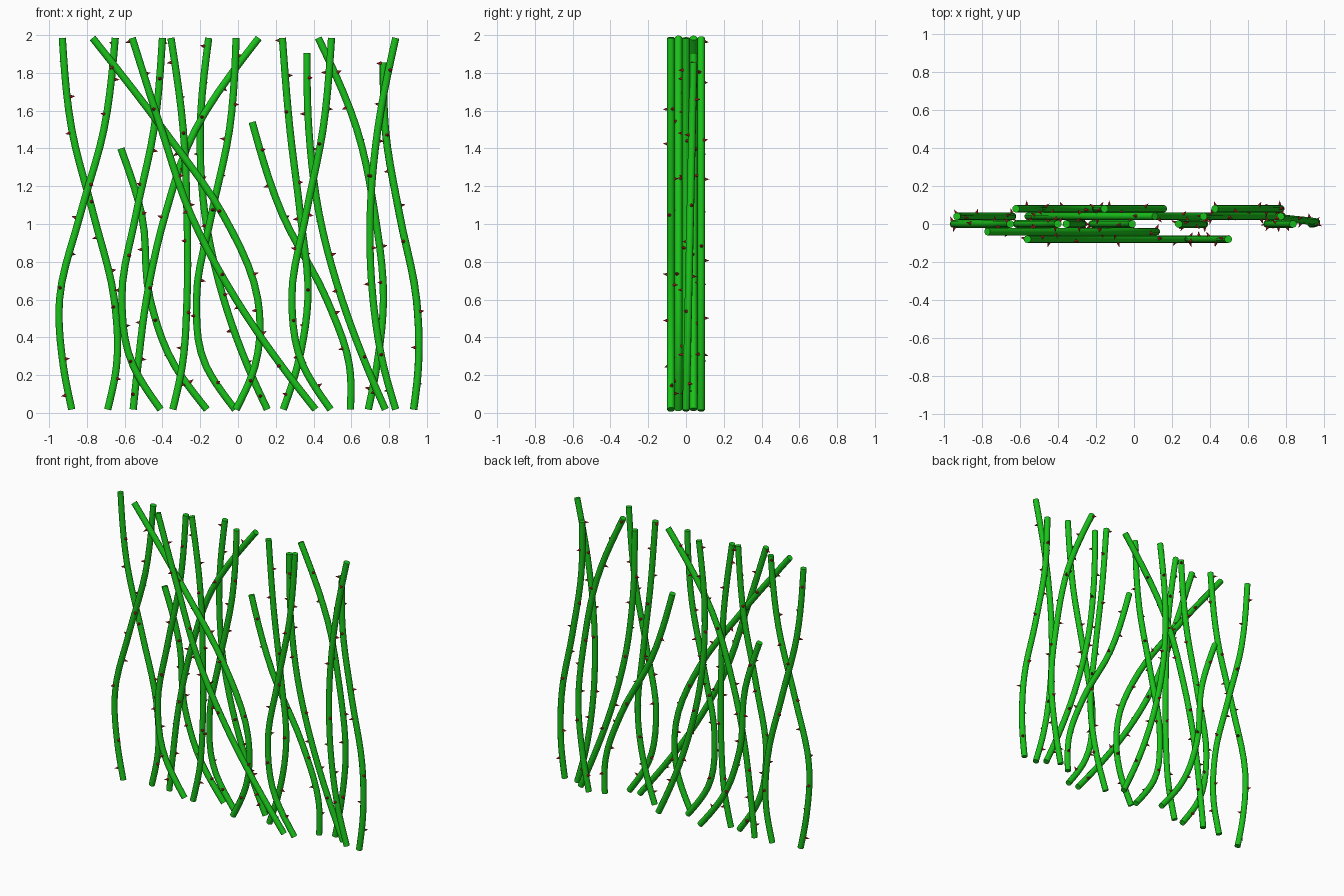
import bpy, bmesh, math
from mathutils import Vector, Matrix

if "Cube" in bpy.data.objects:
    bpy.data.objects.remove(bpy.data.objects["Cube"])

RADIUS = 0.02
TOP = 1.985
LEVELS = (0.018, 0.25, 0.6, 1.05, 1.5)   # shared heights of the path points


def material(name, color):
    m = bpy.data.materials.new(name)
    m.diffuse_color = color
    m.use_nodes = True
    m.node_tree.nodes["Principled BSDF"].inputs["Base Color"].default_value = m.diffuse_color
    return m


GREEN = material("stem_green", (0.01, 0.55, 0.01, 1))
RED = material("thorn_red", (0.6, 0.02, 0.03, 1))


def smooth_path(pts, steps=5):
    """Hermite spline in x over height z, y interpolated linearly."""
    chord = [(b.x - a.x) / (b.z - a.z) for a, b in zip(pts, pts[1:])]
    slope = []
    for a, p, b, s0, s1 in zip(pts, pts[1:], pts[2:], chord, chord[1:]):
        h0, h1 = p.z - a.z, b.z - p.z
        slope.append((s0 * h1 + s1 * h0) / (h0 + h1))
    slope = [1.5 * chord[0] - 0.5 * slope[0]] + slope + [1.5 * chord[-1] - 0.5 * slope[-1]]
    out = []
    for i, (a, b) in enumerate(zip(pts, pts[1:])):
        h = b.z - a.z
        for j in range(steps):
            p = a.lerp(b, j / steps)
            t = j / steps
            ease = t * t * (3 - 2 * t)
            p.x = (a.x + (b.x - a.x) * ease + t * (1 - t) ** 2 * h * slope[i]
                   - t * t * (1 - t) * h * slope[i + 1])
            out.append(p)
    return out + [pts[-1]]


def stem(name, path):
    """Round tube along a path."""
    cu = bpy.data.curves.new(name, 'CURVE')
    cu.dimensions = '3D'
    cu.bevel_depth = RADIUS
    cu.bevel_resolution = 3
    cu.use_fill_caps = True
    sp = cu.splines.new('POLY')
    sp.points.add(len(path) - 1)
    for p, co in zip(sp.points, path):
        p.co = (*co, 1)
    cu.materials.append(GREEN)
    ob = bpy.data.objects.new(name, cu)
    bpy.context.collection.objects.link(ob)
    bpy.ops.object.select_all(action='DESELECT')
    bpy.context.view_layer.objects.active = ob
    ob.select_set(True)
    bpy.ops.object.convert(target='MESH')
    bpy.ops.object.shade_smooth_by_angle(angle=math.radians(50))


def thorns(name, path, index):
    """Small cones winding around the stem."""
    bm = bmesh.new()
    dist, nxt, count = 0.0, 0.08 + 0.03 * (index % 4), index * 2
    for a, b in zip(path, path[1:]):
        seg = (b - a).length
        while nxt <= dist + seg:
            axis = (b - a).normalized()
            side = axis.cross(Vector((0, 1, 0))).normalized()
            out = Matrix.Rotation(count * 2.4, 3, axis) @ side
            pos = a.lerp(b, (nxt - dist) / seg) + out * (RADIUS + 0.009)
            mat = Matrix.Translation(pos) @ out.to_track_quat('Z', 'Y').to_matrix().to_4x4()
            bmesh.ops.create_cone(bm, cap_ends=True, segments=6, radius1=0.011,
                                  radius2=0, depth=0.03, matrix=mat)
            nxt += 0.19
            count += 1
        dist += seg
    me = bpy.data.meshes.new(name)
    bm.to_mesh(me)
    bm.free()
    me.materials.append(RED)
    bpy.context.collection.objects.link(bpy.data.objects.new(name, me))


made = 0


def vine(y, *xs, top=TOP, lean=0):
    """Vine in depth layer y; xs are its sideways positions from foot to tip."""
    global made
    made += 1
    zs = LEVELS[:len(xs) - 1] + (top,)
    path = smooth_path([Vector((x, y + lean * z / top, z)) for x, z in zip(xs, zs)])
    stem(f"vine_stem_{made}", path)
    thorns(f"vine_thorns_{made}", path, made)


# front layers
vine(-.08, .41, .23, -.01, -.25, -.405, -.56)
vine(-.08, .49, .345, .285, .36, .45, .495)
vine(-.04, -.01, .09, .105, -.08, -.395, -.77)

# middle layer
vine(0, -.88, -.925, -.945, -.835, -.71, -.65)
vine(0, -.41, -.555, -.615, -.54, -.445, -.40)
vine(0, -.345, -.295, -.27, -.27, -.29, -.355)
vine(0, -.015, -.17, -.22, -.14, -.045, -.01)
vine(0, .24, .315, .37, .33, .275, .235)
vine(0, .835, .77, .715, .70, .74, .835)
vine(0, .93, .955, .945, .855, .78, .77, top=1.855, lean=.04)

# back layers
vine(.04, -.69, -.643, -.655, -.765, -.88, -.93)
vine(.04, -.555, -.53, -.485, -.385, -.225, .11)
vine(.04, .78, .68, .55, .43, .375, .365, top=1.905)
vine(.04, .595, .59, .47, .235, .075, top=1.54)
vine(.08, -.165, -.335, -.465, -.51, -.62, top=1.40)
vine(.08, .155, .05, -.075, -.175, -.20, -.155)
vine(.08, .69, .735, .77, .725, .63, .425)
